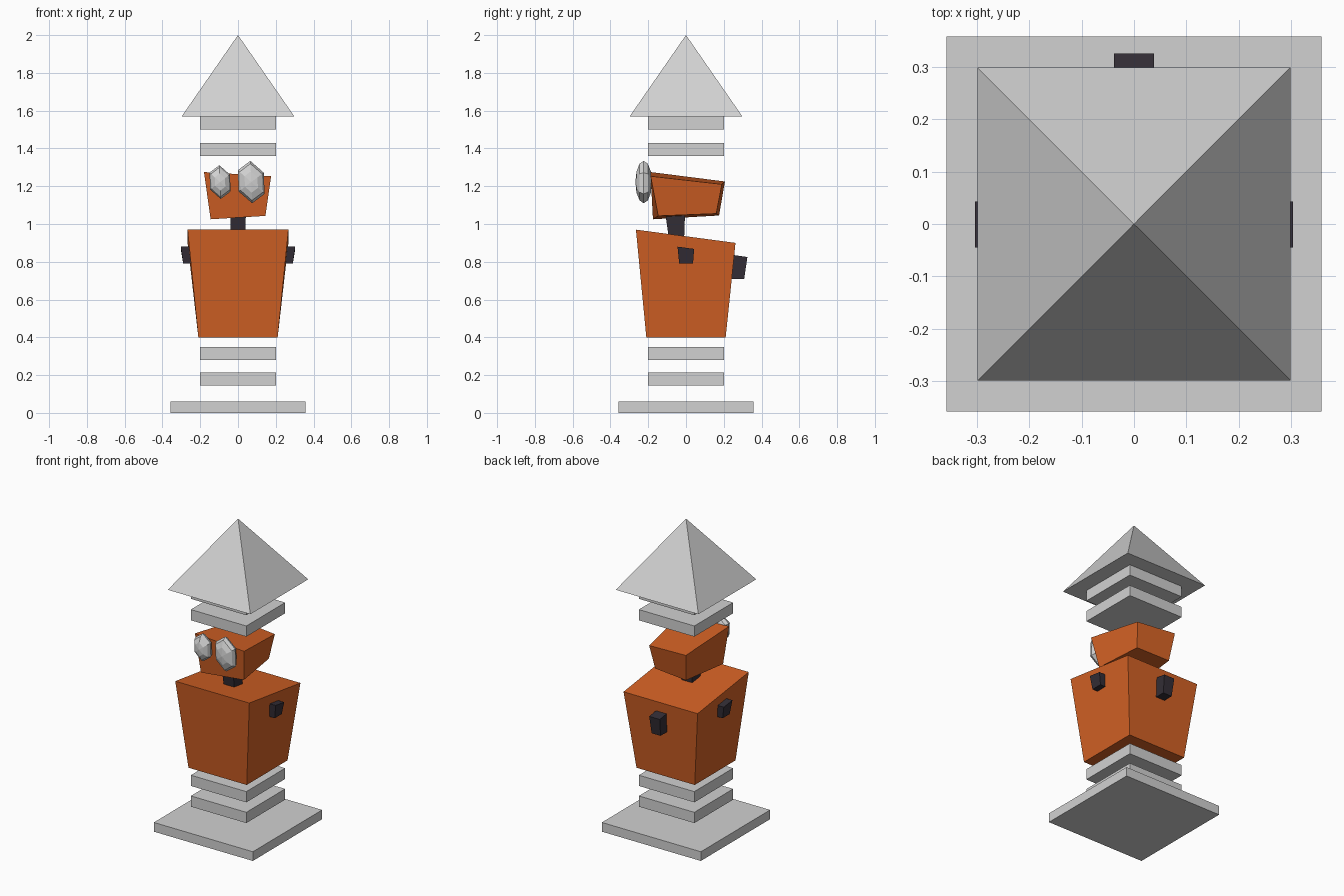
import bpy, bmesh, math
from mathutils import Matrix

if "Cube" in bpy.data.objects:
    bpy.data.objects.remove(bpy.data.objects["Cube"])


def material(name, rgb):
    m = bpy.data.materials.new(name)
    m.diffuse_color = (*rgb, 1)
    m.use_nodes = True
    m.node_tree.nodes["Principled BSDF"].inputs["Base Color"].default_value = m.diffuse_color
    return m


GREY = material("light grey", (0.64, 0.64, 0.64))
ORANGE = material("burnt orange", (0.65, 0.12, 0.018))
DARK = material("dark charcoal", (0.034, 0.027, 0.037))


def finish(name, bm, mat):
    bmesh.ops.recalc_face_normals(bm, faces=bm.faces)
    mesh = bpy.data.meshes.new(name)
    bm.to_mesh(mesh)
    bm.free()
    mesh.materials.append(mat)
    ob = bpy.data.objects.new(name, mesh)
    bpy.context.collection.objects.link(ob)
    return ob


def block(name, bottom, top, mat):
    """Six-sided block from two loops of four corners."""
    bm = bmesh.new()
    lo = [bm.verts.new(p) for p in bottom]
    hi = [bm.verts.new(p) for p in top]
    bm.faces.new(lo[::-1])
    bm.faces.new(hi)
    for i in range(4):
        j = (i + 1) % 4
        bm.faces.new((lo[i], lo[j], hi[j], hi[i]))
    return finish(name, bm, mat)


def rect(x0, x1, y0, y1, z_front, z_back=None):
    """Rectangle loop whose height may slope from front to back."""
    zb = z_front if z_back is None else z_back
    return [(x0, y0, z_front), (x1, y0, z_front), (x1, y1, zb), (x0, y1, zb)]


def slab(name, r, z0, z1):
    block(name, rect(-r, r, -r, r, z0), rect(-r, r, -r, r, z1), GREY)


# Foot plate and floating square rings
slab("foot_plate", 0.357, 0.0, 0.06)
for i, z in enumerate((0.145, 0.28, 1.36, 1.50)):
    slab(f"square_ring_{i + 1}", 0.2, z, z + 0.07)

# Pyramid roof
bm = bmesh.new()
bmesh.ops.create_cone(bm, cap_ends=True, segments=4, radius1=0.298 * math.sqrt(2),
                      radius2=0, depth=0.43,
                      matrix=Matrix.Translation((0, 0, 1.785)) @ Matrix.Rotation(math.pi / 4, 4, 'Z'))
finish("pyramid_roof", bm, GREY)

# Tapered body with sloping top
block("body", rect(-0.21, 0.21, -0.21, 0.21, 0.40),
      rect(-0.267, 0.267, -0.265, 0.262, 0.97, 0.90), ORANGE)

# Slightly crooked head
block("head",
      [(-0.145, -0.175, 1.025), (0.145, -0.147, 1.043), (0.11, 0.16, 1.055), (-0.122, 0.175, 1.045)],
      [(-0.18, -0.187, 1.275), (0.175, -0.187, 1.253), (0.133, 0.19, 1.21), (-0.143, 0.206, 1.225)],
      ORANGE)

# Neck
block("neck", rect(-0.037, 0.037, -0.09, -0.01, 0.92),
      rect(-0.042, 0.042, -0.11, -0.005, 1.06), DARK)

# Studs on both sides and the back
for s, side in ((-1, "left"), (1, "right")):
    x0, x1 = sorted((s * 0.22, s * 0.29))
    x2, x3 = sorted((s * 0.23, s * 0.303))
    block(f"{side}_stud", rect(x0, x1, -0.036, 0.037, 0.79),
          rect(x2, x3, -0.045, 0.043, 0.88, 0.868), DARK)
block("back_stud", rect(-0.032, 0.032, 0.235, 0.308, 0.71),
      rect(-0.038, 0.038, 0.235, 0.325, 0.838, 0.825), DARK)

# Faceted eyes: six-sided spheres with their poles facing forward
for name, x, hw, hh in (("left_eye", -0.095, 0.056, 0.086), ("right_eye", 0.07, 0.071, 0.108)):
    bm = bmesh.new()
    bmesh.ops.create_uvsphere(bm, u_segments=6, v_segments=6, radius=1)
    bm.transform(Matrix.Translation((x, -0.224, 1.222))
                 @ Matrix.Diagonal((hw / math.cos(math.pi / 6), 0.044, hh, 1))
                 @ Matrix.Rotation(math.pi / 2, 4, 'X')
                 @ Matrix.Rotation(math.pi / 6, 4, 'Z'))
    # Put a point of the hexagon at the very top
    if max(v.co.z for v in bm.verts) < 1.222 + hh * 0.95:
        bm.transform(Matrix.Translation((x, 0, 1.222)) @ Matrix.Diagonal((hw, 1, hh, 1))
                     @ Matrix.Rotation(math.pi / 6, 4, 'Y')
                     @ Matrix.Diagonal((1 / hw, 1, 1 / hh, 1)) @ Matrix.Translation((-x, 0, -1.222)))
    finish(name, bm, GREY)
